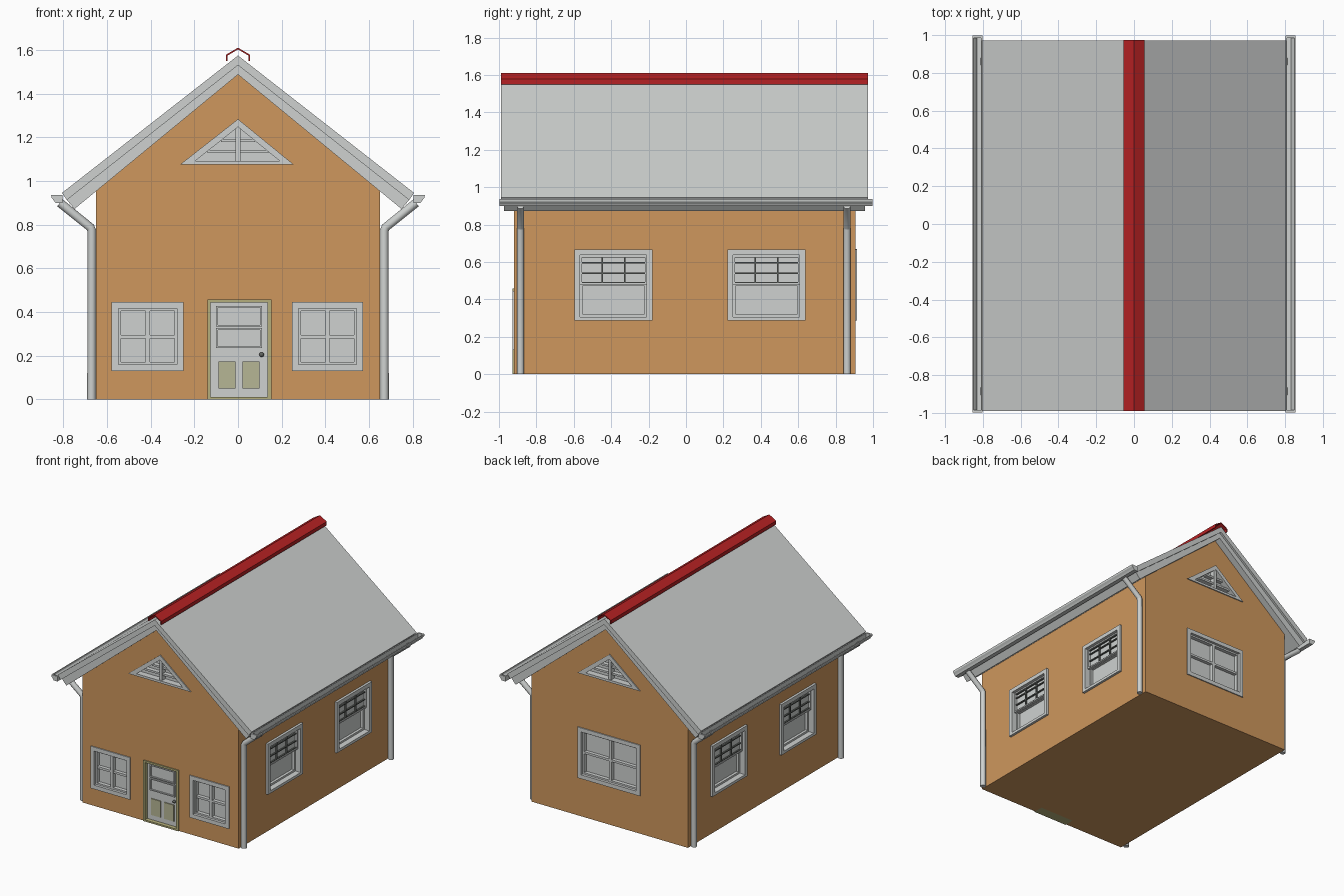
import bpy
import bmesh
import math
from mathutils import Matrix, Vector

cube = bpy.data.objects.get("Cube")
if cube:
    bpy.data.objects.remove(cube, do_unlink=True)


def material(name, r, g, b):
    m = bpy.data.materials.new(name)
    m.use_nodes = True
    m.diffuse_color = (r, g, b, 1)
    m.node_tree.nodes["Principled BSDF"].inputs["Base Color"].default_value = (r, g, b, 1)
    return m


GREY = material("light grey", 0.62, 0.64, 0.63)
WALL = material("ochre wall", 0.62, 0.31, 0.11)
RED = material("ridge red", 0.47, 0.015, 0.017)
OLIVE = material("olive panel", 0.47, 0.47, 0.30)
SAND = material("olive door frame", 0.46, 0.43, 0.20)
DARK = material("dark grey", 0.12, 0.13, 0.12)

FRONT, BACK, SIDE = -0.92, 0.905, 0.65


def prism(bm, pts, y0, y1):
    """Extrude an (x, z) outline from y0 to y1."""
    a = [bm.verts.new((x, y0, z)) for x, z in pts]
    b = [bm.verts.new((x, y1, z)) for x, z in pts]
    bm.faces.new(a)
    bm.faces.new(b[::-1])
    for i in range(len(pts)):
        j = (i + 1) % len(pts)
        bm.faces.new((a[i], b[i], b[j], a[j]))


def rect(x0, x1, z0, z1):
    return [(x0, z0), (x1, z0), (x1, z1), (x0, z1)]


def ring(bm, outer, inner, y0, y1):
    """Frame between two matching outlines."""
    n = len(outer)
    for i in range(n):
        j = (i + 1) % n
        prism(bm, [outer[i], outer[j], inner[j], inner[i]], y0, y1)


def frame(bm, x0, x1, z0, z1, w, y0, y1):
    ring(bm, rect(x0, x1, z0, z1), rect(x0 + w, x1 - w, z0 + w, z1 - w), y0, y1)


def finish(name, bm, mat, place=None):
    if place:
        bm.transform(place)
    bmesh.ops.recalc_face_normals(bm, faces=bm.faces)
    me = bpy.data.meshes.new(name)
    bm.to_mesh(me)
    bm.free()
    me.materials.append(mat)
    ob = bpy.data.objects.new(name, me)
    bpy.context.collection.objects.link(ob)
    return ob


def part(name, pts, y0, y1, mat, place=None):
    bm = bmesh.new()
    prism(bm, pts, y0, y1)
    return finish(name, bm, mat, place)


def on_wall(x, y, turn):
    """Placement whose local -y points out of the wall."""
    return Matrix.Translation((x, y, 0)) @ Matrix.Rotation(math.radians(turn), 4, "Z")


front = on_wall(0, FRONT, 0)
back = on_wall(0, BACK, 180)
left = on_wall(SIDE, 0, 90)
right = on_wall(-SIDE, 0, -90)
cuts = bmesh.new()


def cut(pts, depth, place):
    bm = bmesh.new()
    prism(bm, pts, -0.05, depth)
    bm.transform(place)
    me = bpy.data.meshes.new("cut")
    bm.to_mesh(me)
    bm.free()
    cuts.from_mesh(me)
    bpy.data.meshes.remove(me)


def cross_window(name, x0, x1, z0, z1, place):
    """Casement with a cross bar, set into the wall."""
    w = 0.03
    cut(rect(x0 + 0.01, x1 - 0.01, z0 + 0.01, z1 - 0.01), 0.055, place)
    bm = bmesh.new()
    frame(bm, x0, x1, z0, z1, w, -0.008, 0.055)
    frame(bm, x0 + w, x1 - w, z0 + w, z1 - w, 0.012, 0.012, 0.05)
    cx, cz = (x0 + x1) / 2, (z0 + z1) / 2
    prism(bm, rect(cx - 0.01, cx + 0.01, z0 + w, z1 - w), 0.01, 0.045)
    prism(bm, rect(x0 + w, x1 - w, cz - 0.008, cz + 0.008), 0.014, 0.045)
    prism(bm, rect(x0 + w, x1 - w, z0 + w, z1 - w), 0.04, 0.054)
    finish(name, bm, GREY, place)


def sash_window(name, x0, x1, z0, z1, place):
    """Double-hung window with a barred upper sash."""
    w = 0.03
    a, b, c, d = x0 + w, x1 - w, z0 + 0.02, z1 - w
    mid = (z0 + z1) / 2
    cut(rect(x0 + 0.01, x1 - 0.01, z0 + 0.01, z1 - 0.01), 0.06, place)
    bm = bmesh.new()
    ring(bm, rect(x0, x1, z0, z1), rect(a, b, c, d), -0.018, 0.06)
    frame(bm, a, b, mid, d, 0.01, 0.005, 0.03)
    frame(bm, a, b, c, mid + 0.012, 0.014, 0.025, 0.055)
    prism(bm, rect(a, b, mid, d), 0.022, 0.03)
    prism(bm, rect(a, b, c, mid), 0.045, 0.058)
    finish(name, bm, GREY, place)
    bm = bmesh.new()
    for t in (1, 2):
        x = a + (b - a) * t / 3
        prism(bm, rect(x - 0.004, x + 0.004, mid + 0.01, d - 0.01), 0.01, 0.024)
    for z in (d - 0.01, d - 0.042, d - 0.098, mid + 0.012):
        prism(bm, rect(a + 0.01, b - 0.01, z - 0.004, z + 0.004), 0.011, 0.024)
    finish(name + "_bars", bm, DARK, place)


def gable_vent(name, place):
    """Triangular louvred vent."""
    outer = [(-0.265, 1.075), (0.255, 1.075), (0, 1.283)]
    inner = [(-0.195, 1.092), (0.19, 1.092), (0, 1.247)]
    cut([(-0.24, 1.083), (0.23, 1.083), (0, 1.268)], 0.055, place)
    bm = bmesh.new()
    ring(bm, outer, inner, -0.008, 0.055)
    prism(bm, inner, 0.04, 0.054)
    prism(bm, rect(-0.011, 0.011, 1.085, 1.255), 0, 0.045)
    for z in (1.135, 1.185):
        half = (1.247 - z) * 1.24
        prism(bm, rect(-half, half, z - 0.007, z + 0.007), 0.008, 0.045)
    finish(name, bm, GREY, place)


# Windows and vents
cross_window("front_right_window", -0.578, -0.249, 0.13, 0.446, front)
cross_window("front_left_window", 0.246, 0.573, 0.13, 0.446, front)
cross_window("back_window", -0.265, 0.255, 0.286, 0.668, back)
for side, place, s in (("left", left, 1), ("right", right, -1)):
    for label, y in (("front", -0.388), ("rear", 0.43)):
        sash_window(f"{side}_{label}_window", s * y - 0.208, s * y + 0.208, 0.286, 0.667, place)
gable_vent("front_vent", front)
gable_vent("back_vent", back)

# Door
cut(rect(-0.139, 0.153, -0.1, 0.457), 0.07, front)
bm = bmesh.new()
ring(bm, rect(-0.139, 0.153, 0, 0.457), rect(-0.125, 0.135, 0.012, 0.443), -0.008, 0.07)
finish("door_frame", bm, SAND, front)
bm = bmesh.new()
prism(bm, rect(-0.125, 0.135, 0.012, 0.443), 0.022, 0.06)
for z0, z1 in ((0.333, 0.428), (0.235, 0.326)):
    frame(bm, -0.1, 0.109, z0, z1, 0.008, 0.012, 0.024)
finish("door", bm, GREY, front)
for i, x in enumerate((-0.09, 0.02)):
    part(f"door_panel_{i}", rect(x, x + 0.079, 0.05, 0.173), 0.015, 0.024, OLIVE, front)
bm = bmesh.new()
bmesh.ops.create_uvsphere(bm, u_segments=16, v_segments=8, radius=0.011)
for f in bm.faces:
    f.smooth = True
finish("door_knob", bm, DARK, front @ Matrix.Translation((0.108, 0.008, 0.205)))

# Walls with openings cut in
walls = part("walls", [(-SIDE, 0), (SIDE, 0), (SIDE, 0.965), (0, 1.5), (-SIDE, 0.965)], FRONT, BACK, WALL)
cutter = finish("opening_cutter", cuts, WALL)
cutter.hide_render = True
mod = walls.modifiers.new("openings", "BOOLEAN")
mod.operation, mod.solver, mod.object = "DIFFERENCE", "EXACT", cutter
solid = bpy.data.meshes.new_from_object(walls.evaluated_get(bpy.context.evaluated_depsgraph_get()))
walls.modifiers.clear()
walls.data = solid
bpy.data.objects.remove(cutter, do_unlink=True)


def chevron(top, eave_top, eave_low, low):
    """Mirrored roof section from ridge and eave points."""
    half = [eave_top, eave_low]
    return [(0, top)] + half + [(0, low)] + [(-x, z) for x, z in half[::-1]]


# Roof, its lower trim, and the ridge cap
part("roof", chevron(1.574, (0.806, 0.945), (0.783, 0.913), 1.53), -0.99, 0.972, GREY)
part("roof_trim", chevron(1.535, (0.785, 0.915), (0.748, 0.872), 1.487), -0.972, 0.956, GREY)
cap = [(-0.056, 1.55), (-0.056, 1.577), (0, 1.61), (0.056, 1.577), (0.056, 1.55),
       (0.049, 1.55), (0.049, 1.573), (0, 1.602), (-0.049, 1.573), (-0.049, 1.55)]
part("ridge_cap", cap, -0.99, 0.974, RED)

# Gutters with end caps, and downspouts at the corners
section = [(0.855, 0.936), (0.853, 0.922), (0.842, 0.91), (0.835, 0.898), (0.803, 0.898), (0.803, 0.936)]
lining = [(0.809, 0.936), (0.809, 0.904), (0.832, 0.904), (0.838, 0.914), (0.847, 0.924), (0.849, 0.936)]
for side, s in (("left", 1), ("right", -1)):
    flip = [(s * x, z) for x, z in section]
    part(side + "_gutter", flip + [(s * x, z) for x, z in lining], -0.99, 0.99, GREY)
    for label, e in (("front", -1), ("rear", 1)):
        part(f"{side}_{label}_gutter_cap", flip, e * 0.985, e * 0.998, GREY)
    for label, y in (("front", -0.885), ("rear", 0.861)):
        cu = bpy.data.curves.new("pipe", "CURVE")
        cu.dimensions = "3D"
        cu.bevel_depth, cu.bevel_resolution, cu.use_fill_caps = 0.02, 3, True
        path = [(0.67, 0), (0.67, 0.775), (0.676, 0.788), (0.815, 0.9)]
        sp = cu.splines.new("POLY")
        sp.points.add(len(path) - 1)
        for p, (x, z) in zip(sp.points, path):
            p.co = (s * x, y, z, 1)
        tmp = bpy.data.objects.new("pipe", cu)
        me = bpy.data.meshes.new_from_object(tmp)
        bpy.data.objects.remove(tmp)
        bm = bmesh.new()
        bm.from_mesh(me)
        for f in bm.faces:
            f.smooth = len(f.verts) == 4
        finish(f"{side}_{label}_downspout", bm, GREY)
